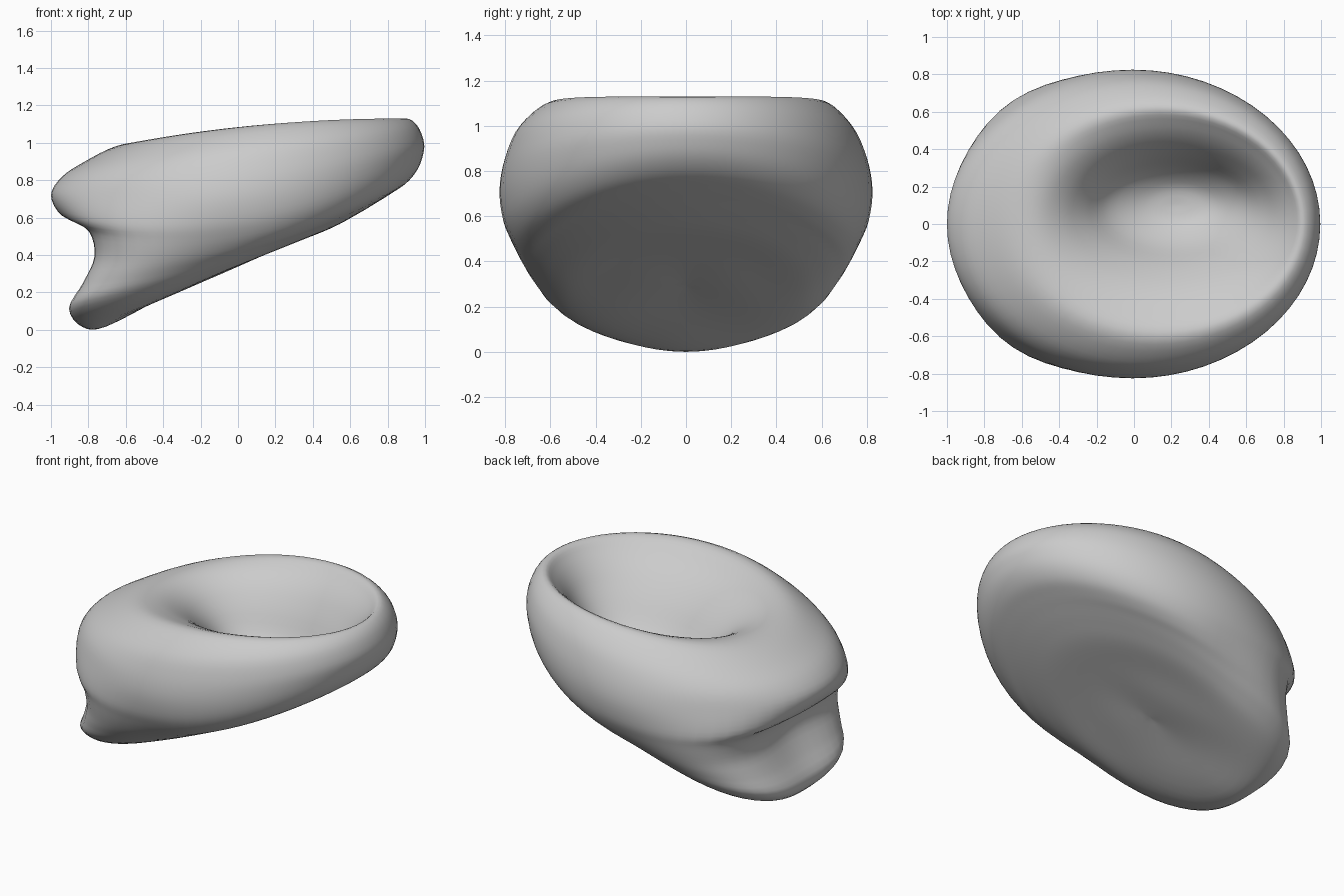
import bpy
import bmesh
import math

if "Cube" in bpy.data.objects:
    bpy.data.objects.remove(bpy.data.objects["Cube"], do_unlink=True)

SEGMENTS = 64
STEPS = 4

# Oval rings from the bowl floor, over the rim and out to the widest line:
# left x, right x, centre y, half depth, z left, z side, z right
upper_rings = [
    (0.20, 0.24, 0.10, 0.01, 0.59, 0.59, 0.59),
    (0.05, 0.41, 0.10, 0.10, 0.61, 0.61, 0.62),
    (-0.13, 0.57, 0.09, 0.20, 0.70, 0.70, 0.74),
    (-0.27, 0.69, 0.07, 0.30, 0.85, 0.86, 0.89),
    (-0.39, 0.77, 0.05, 0.40, 0.95, 0.98, 1.00),
    (-0.52, 0.84, 0.03, 0.51, 1.00, 1.06, 1.08),
    (-0.66, 0.90, 0.01, 0.62, 0.98, 1.095, 1.13),
    (-0.82, 0.96, 0.00, 0.74, 0.90, 0.99, 1.09),
    (-0.94, 0.995, 0.00, 0.80, 0.82, 0.86, 1.00),
    (-1.00, 0.985, 0.00, 0.825, 0.72, 0.72, 0.92),
]
# The same for the underside, then notch depth and fullness of the left corners
lower_rings = [
    (-0.97, 0.955, 0.00, 0.81, 0.61, 0.59, 0.85, 0.03, 0.06),
    (-0.92, 0.90, 0.00, 0.77, 0.54, 0.50, 0.785, 0.13, 0.12),
    (-0.89, 0.82, 0.00, 0.72, 0.40, 0.43, 0.73, 0.15, 0.16),
    (-0.89, 0.74, 0.00, 0.67, 0.25, 0.38, 0.68, 0.08, 0.17),
    (-0.90, 0.64, 0.00, 0.61, 0.11, 0.325, 0.62, 0, 0.16),
    (-0.83, 0.50, 0.00, 0.52, 0.015, 0.28, 0.545, 0, 0.13),
    (-0.70, 0.30, 0.00, 0.38, 0.02, 0.255, 0.465, 0, 0.07),
    (-0.37, 0.12, 0.00, 0.19, 0.19, 0.285, 0.395, 0, 0),
    (-0.135, -0.105, 0.00, 0.01, 0.296, 0.30, 0.306, 0, 0),
]
rings = [r + (0, 0) for r in upper_rings] + lower_rings


def smooth_rings(keys, steps):
    """Pass a smooth spline through the ring settings."""
    result = []
    for i in range(len(keys) - 1):
        a, b = keys[max(i - 1, 0)], keys[i]
        c, d = keys[i + 1], keys[min(i + 2, len(keys) - 1)]
        for s in range(steps):
            t = s / steps
            result.append([
                0.5 * (2 * q + (r - p) * t + (2 * p - 5 * q + 4 * r - w) * t ** 2
                       + (3 * q - p - 3 * r + w) * t ** 3)
                for p, q, r, w in zip(a, b, c, d)])
    result.append(list(keys[-1]))
    return result


def ring_point(ring, angle):
    x_left, x_right, y_mid, depth, z_left, z_side, z_right, notch, full = ring
    c = math.cos(angle)
    swell = 1 + (full * math.sin(2 * angle) ** 2 if c < 0 else 0)
    x = (x_left + x_right) / 2 + (x_right - x_left) / 2 * c * swell
    x += notch * math.exp(-0.5 * ((angle - math.pi) / 0.6) ** 2)
    ends = (z_left + z_right) / 2
    z = (ends + z_side) / 2 + (z_right - z_left) / 2 * c
    z += (ends - z_side) / 2 * math.cos(2 * angle)
    return x, y_mid + depth * math.sin(angle) * swell, z


# Soft body: bridge each ring to the next and cap both ends
bm = bmesh.new()
loops = []
for ring in smooth_rings(rings, STEPS):
    loops.append([bm.verts.new(ring_point(ring, 2 * math.pi * k / SEGMENTS))
                  for k in range(SEGMENTS)])
for upper, lower in zip(loops, loops[1:]):
    for k in range(SEGMENTS):
        n = (k + 1) % SEGMENTS
        bm.faces.new((upper[k], lower[k], lower[n], upper[n]))
bm.faces.new(loops[0])
bm.faces.new(loops[-1][::-1])
bmesh.ops.recalc_face_normals(bm, faces=bm.faces[:])

# Rest the lowest point on the floor
floor = min(v.co.z for v in bm.verts)
bmesh.ops.translate(bm, verts=bm.verts[:], vec=(0, 0, -floor))

mesh = bpy.data.meshes.new("hollow_cushion")
bm.to_mesh(mesh)
bm.free()
cushion = bpy.data.objects.new("hollow_cushion", mesh)
bpy.context.collection.objects.link(cushion)

# Plain light grey
grey = bpy.data.materials.new("light grey")
grey.use_nodes = True
grey.diffuse_color = (0.6, 0.6, 0.6, 1)
grey.node_tree.nodes["Principled BSDF"].inputs["Base Color"].default_value = (0.6, 0.6, 0.6, 1)
mesh.materials.append(grey)

bpy.ops.object.select_all(action="DESELECT")
cushion.select_set(True)
bpy.context.view_layer.objects.active = cushion
bpy.ops.object.shade_smooth_by_angle(angle=math.radians(50))
